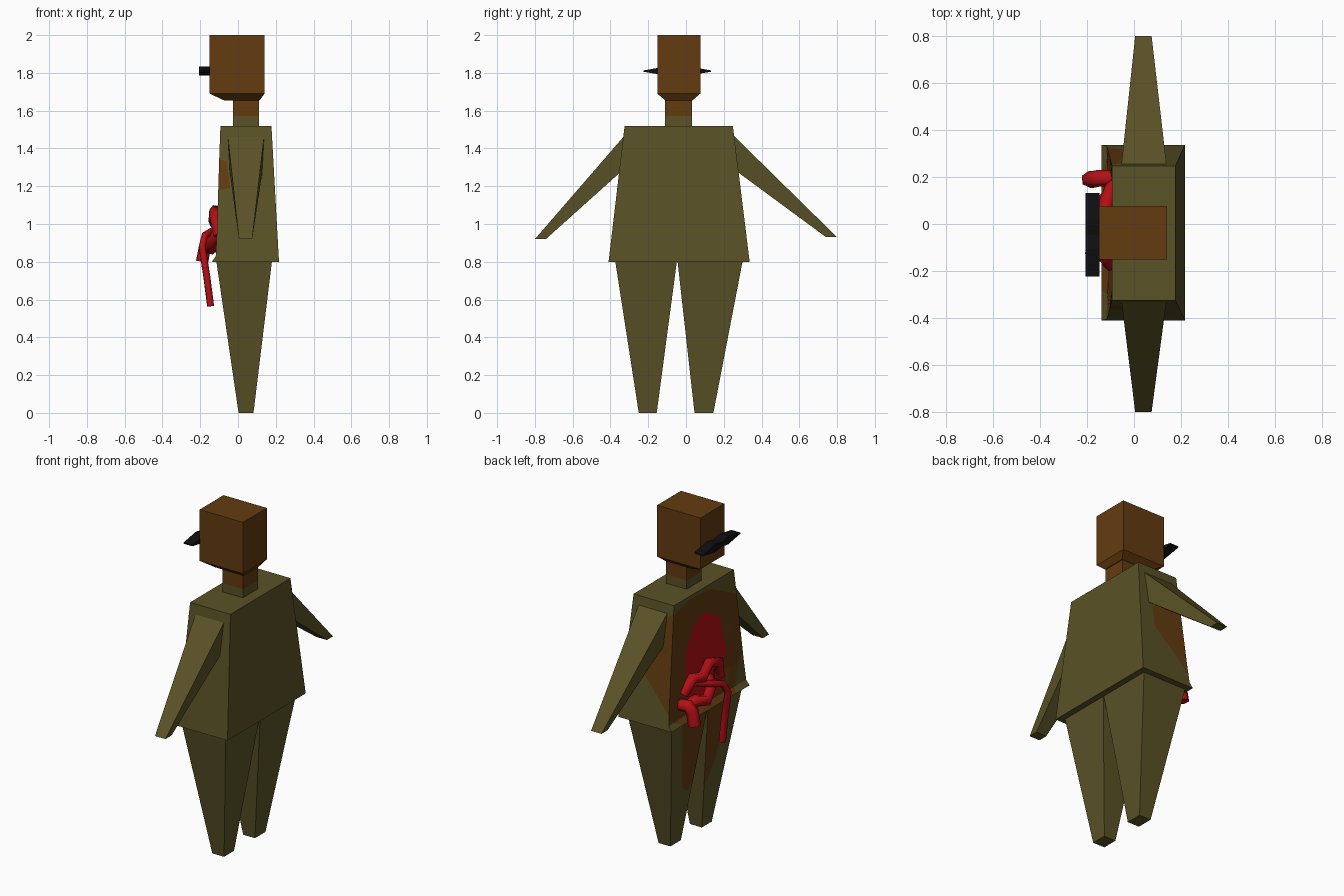
import bpy, bmesh, math
from mathutils import Vector

cube = bpy.data.objects.get("Cube")
if cube:
    bpy.data.objects.remove(cube, do_unlink=True)


def material(name, rgb):
    m = bpy.data.materials.new(name)
    m.use_nodes = True
    m.diffuse_color = (*rgb, 1)
    b = m.node_tree.nodes["Principled BSDF"]
    b.inputs["Base Color"].default_value = (*rgb, 1)
    b.inputs["Roughness"].default_value = 0.9
    return m


OLIVE = material("olive cloth", (0.102, 0.084, 0.020))
BROWN = material("brown skin", (0.125, 0.044, 0.005))
RED = material("red flesh", (0.45, 0.005, 0.007))
BLACK = material("black hair", (0.005, 0.005, 0.006))


def paint(bm, poly, d, mat):
    """Cut a convex patch into the faces that look along d, then recolour it.
    Patch points are (y, z) for d along x and (x, z) for d along y."""
    d = Vector(d)
    pts = [Vector((0, a, z)) if d.x else Vector((a, 0, z)) for a, z in poly]
    mid = sum(pts, Vector()) / len(pts)
    planes = []
    for p, q in zip(pts, pts[1:] + pts[:1]):
        n = (q - p).cross(d).normalized()
        planes.append((p, n if n.dot(mid - p) > 0 else -n))

    def facing():
        bm.normal_update()
        return [f for f in bm.faces if f.normal.dot(d) > 0.35]

    for p, n in planes:
        faces = facing()
        geom = faces + list({e for f in faces for e in f.edges}) + list({v for f in faces for v in f.verts})
        bmesh.ops.bisect_plane(bm, geom=geom, dist=1e-5, plane_co=p, plane_no=n)
    for f in facing():
        c = f.calc_center_median()
        if all(n.dot(c - p) > 0 for p, n in planes):
            f.material_index = mat


def loft(name, rings, mats, patches=()):
    """Skin equal-length rings of points, cap both ends, paint patches."""
    bm = bmesh.new()
    loops = [[bm.verts.new(p) for p in r] for r in rings]
    n = len(rings[0])
    for a, b in zip(loops, loops[1:]):
        for i in range(n):
            j = (i + 1) % n
            bm.faces.new((a[i], a[j], b[j], b[i]))
    bm.faces.new(loops[0])
    bm.faces.new(loops[-1])
    bmesh.ops.recalc_face_normals(bm, faces=bm.faces)
    for poly, d, mat in patches:
        paint(bm, poly, d, mat)
    if patches:
        bmesh.ops.dissolve_limit(bm, angle_limit=math.radians(0.5), verts=bm.verts,
                                 edges=bm.edges, delimit={'MATERIAL'})
        bmesh.ops.triangulate(bm, faces=[f for f in bm.faces if len(f.verts) > 4])
    me = bpy.data.meshes.new(name)
    bm.to_mesh(me)
    bm.free()
    for m in mats:
        me.materials.append(m)
    ob = bpy.data.objects.new(name, me)
    bpy.context.collection.objects.link(ob)
    return ob


def rect(x0, x1, y0, y1, z):
    return [(x0, y0, z), (x1, y0, z), (x1, y1, z), (x0, y1, z)]


# Head, neck and collar
loft("head", [rect(-0.075, 0.115, -0.11, 0.035, 1.655),
              rect(-0.15, 0.14, -0.152, 0.076, 1.69),
              rect(-0.15, 0.14, -0.152, 0.076, 2.0)], [BROWN])
loft("neck", [rect(-0.027, 0.11, -0.11, 0.033, z) for z in (1.572, 1.66)], [BROWN])
loft("collar", [rect(-0.027, 0.11, -0.11, 0.033, z) for z in (1.51, 1.572)], [OLIVE])

# Moustache: thick lobes that taper to the tips
loft("moustache", [[(x, -0.046 + dy, z) for x, z in
                    ((-0.207, lo), (-0.148, lo), (-0.148, hi), (-0.207, hi))]
                   for dy, lo, hi in ((-0.178, 1.806, 1.813), (-0.06, 1.786, 1.834),
                                      (0, 1.795, 1.822),
                                      (0.06, 1.786, 1.834), (0.178, 1.806, 1.813))], [BLACK])

# Torso: flared block with a shallow hollow belly above a hem ledge
rings = []
for z, front, hollow in ((0.80, -0.138, 0), (0.83, -0.118, 0.008), (0.95, -0.112, 0.02),
                         (1.2, -0.104, 0.02), (1.36, -0.099, 0.008), (1.52, -0.093, 0)):
    t = (z - 0.8) / 0.72
    back = 0.217 - 0.040 * t
    y0, y1 = -0.41 + 0.085 * t, 0.337 - 0.089 * t
    rings.append([(back, y0, z), (back, y1, z), (front, y1, z),
                  (front + hollow, 0.17, z), (front + hollow, -0.24, z), (front, y0, z)])
loft("torso", rings, [OLIVE, BROWN, RED], [
    ([(0.34, 0.86), (0.26, 1.46), (0.1, 1.5), (-0.1, 1.49), (-0.42, 1.33),
      (-0.42, 1.1), (-0.28, 0.79), (0.2, 0.79)], (-1, 0, 0), 1),
    ([(0.12, 1.2), (0.05, 1.33), (-0.05, 1.37), (-0.2, 1.28), (-0.26, 1.05),
      (-0.15, 0.85), (0.15, 0.85)], (-1, 0, 0), 2),
    ([(-0.16, 0.84), (-0.16, 1.5), (-0.08, 1.46), (0.1, 1.25), (0.1, 1.12)], (0, 1, 0), 1),
    ([(-0.15, 1.17), (-0.15, 1.36), (-0.06, 1.33), (-0.04, 1.19)], (0, -1, 0), 1)])

# Arms: tapered from the shoulder down to a flat wrist
for side, s, shoulder, z_end in (("left", 1, 0.24, 0.93), ("right", -1, 0.315, 0.92)):
    low = shoulder + 0.02
    loft(side + "_arm", [
        [(-0.055, s * shoulder, 1.48), (0.14, s * shoulder, 1.48),
         (0.13, s * low, 1.285), (-0.045, s * low, 1.285)],
        [(0.005, s * 0.80, z_end), (0.075, s * 0.80, z_end),
         (0.075, s * 0.742, z_end), (0.005, s * 0.742, z_end)]], [OLIVE])

# Legs: tapered, stained on the inner front
for name, top, foot, stain in (
        ("left_leg", (-0.045, 0.30), (0.045, 0.145),
         [(0.2, 0.82), (0.11, 0.36), (0.05, 0.31), (-0.06, 0.4), (-0.06, 0.82)]),
        ("right_leg", (-0.375, -0.048), (-0.25, -0.155),
         [(-0.04, 0.82), (-0.04, 0.36), (-0.13, 0.28), (-0.2, 0.42), (-0.23, 0.82)])):
    loft(name, [rect(0.003, 0.082, *foot, 0.0), rect(-0.115, 0.18, *top, 0.805)],
         [OLIVE, BROWN], [(stain, (-1, 0, 0), 1)])


def gut(name, radius, path):
    """Faceted tube through the points of a path."""
    cu = bpy.data.curves.new(name, 'CURVE')
    cu.dimensions = '3D'
    cu.bevel_depth = radius
    cu.bevel_resolution = 1
    cu.use_fill_caps = True
    sp = cu.splines.new('POLY')
    sp.points.add(len(path) - 1)
    for p, co in zip(sp.points, path):
        p.co = (*co, 1)
    cu.materials.append(RED)
    ob = bpy.data.objects.new(name, cu)
    bpy.context.collection.objects.link(ob)
    bpy.ops.object.select_all(action='DESELECT')
    ob.select_set(True)
    bpy.context.view_layer.objects.active = ob
    bpy.ops.object.convert(target='MESH')
    bpy.context.object.data.shade_flat()


# Spilling guts
gut("hanging_gut", 0.02, [(-0.10, 0.05, 0.98), (-0.14, -0.02, 0.96), (-0.175, -0.10, 0.94),
                          (-0.19, -0.13, 0.88), (-0.165, -0.135, 0.72), (-0.145, -0.14, 0.565)])
gut("side_gut", 0.036, [(-0.08, 0.195, 0.90), (-0.15, 0.195, 0.91), (-0.175, 0.19, 0.88),
                        (-0.19, 0.19, 0.80)])
gut("upper_gut", 0.032, [(-0.09, 0.16, 0.95), (-0.115, 0.10, 1.03), (-0.125, 0.02, 1.01),
                         (-0.12, -0.05, 1.07), (-0.12, -0.14, 1.04), (-0.10, -0.17, 0.94)])
gut("lower_gut", 0.034, [(-0.09, 0.13, 0.87), (-0.135, 0.09, 0.90), (-0.145, 0.01, 0.87),
                         (-0.13, -0.05, 0.92), (-0.09, -0.08, 0.97)])
